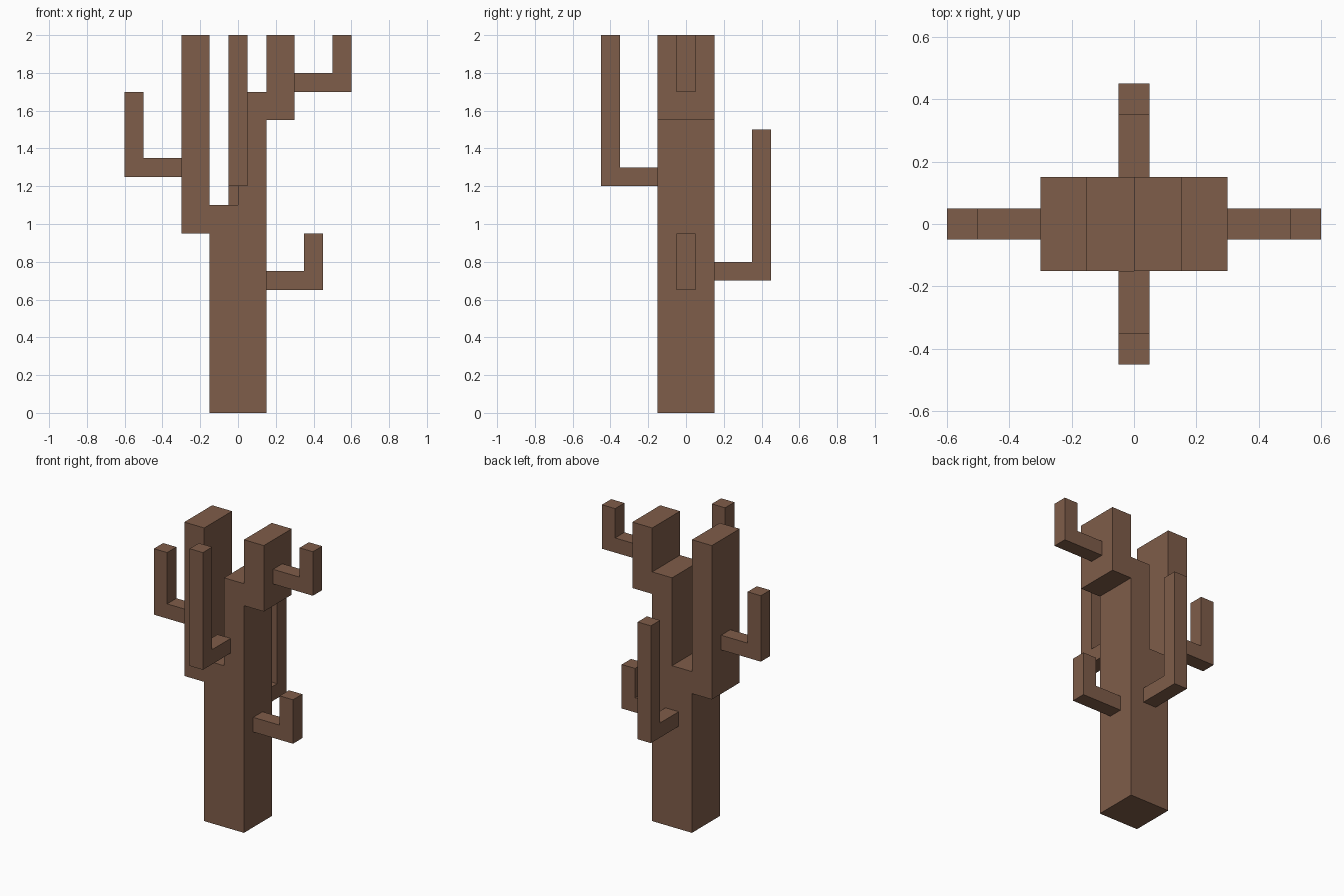
import bpy, bmesh, math
from mathutils import Matrix

cube = bpy.data.objects.get("Cube")
if cube:
    bpy.data.objects.remove(cube, do_unlink=True)

bark = bpy.data.materials.new("brown bark")
bark.use_nodes = True
colour = (0.212, 0.109, 0.067, 1)
bark.diffuse_color = colour
bsdf = bark.node_tree.nodes["Principled BSDF"]
bsdf.inputs["Base Color"].default_value = colour
bsdf.inputs["Roughness"].default_value = 0.9


def extrude_profile(name, profile, depth, angle=0):
    """Extrude an (x, z) outline along y, then turn it about z."""
    bm = bmesh.new()
    face = bm.faces.new([bm.verts.new((x, -depth / 2, z)) for x, z in profile])
    result = bmesh.ops.extrude_face_region(bm, geom=[face])
    verts = [v for v in result["geom"] if isinstance(v, bmesh.types.BMVert)]
    bmesh.ops.translate(bm, verts=verts, vec=(0, depth, 0))
    bmesh.ops.recalc_face_normals(bm, faces=bm.faces)
    bm.transform(Matrix.Rotation(math.radians(angle), 4, "Z"))
    mesh = bpy.data.meshes.new(name)
    bm.to_mesh(mesh)
    bm.free()
    mesh.materials.append(bark)
    obj = bpy.data.objects.new(name, mesh)
    bpy.context.collection.objects.link(obj)
    return obj


def branch(name, angle, start, bottom, top, reach=0.3, t=0.1):
    """L-shaped branch: out from the trunk, then straight up."""
    end = start + reach
    extrude_profile(name, [(start, bottom), (end, bottom), (end, top),
                           (end - t, top), (end - t, bottom + t),
                           (start, bottom + t)], t, angle)


# Forked trunk with a stepped limb on each side
extrude_profile("trunk", [
    (-0.15, 0), (0.15, 0), (0.15, 1.55), (0.3, 1.55), (0.3, 2), (0.15, 2),
    (0.15, 1.7), (0, 1.7), (0, 1.1), (-0.15, 1.1), (-0.15, 2), (-0.3, 2),
    (-0.3, 0.95), (-0.15, 0.95)], 0.3)

# Side branches: name, heading, start radius, bottom, top
branch("lower_left_branch", 0, 0.15, 0.65, 0.95)
branch("upper_left_branch", 0, 0.3, 1.7, 2.0)
branch("back_branch", 90, 0.15, 0.7, 1.5)
branch("right_branch", 180, 0.3, 1.25, 1.7)
branch("front_branch", 270, 0.15, 1.2, 2.0)
